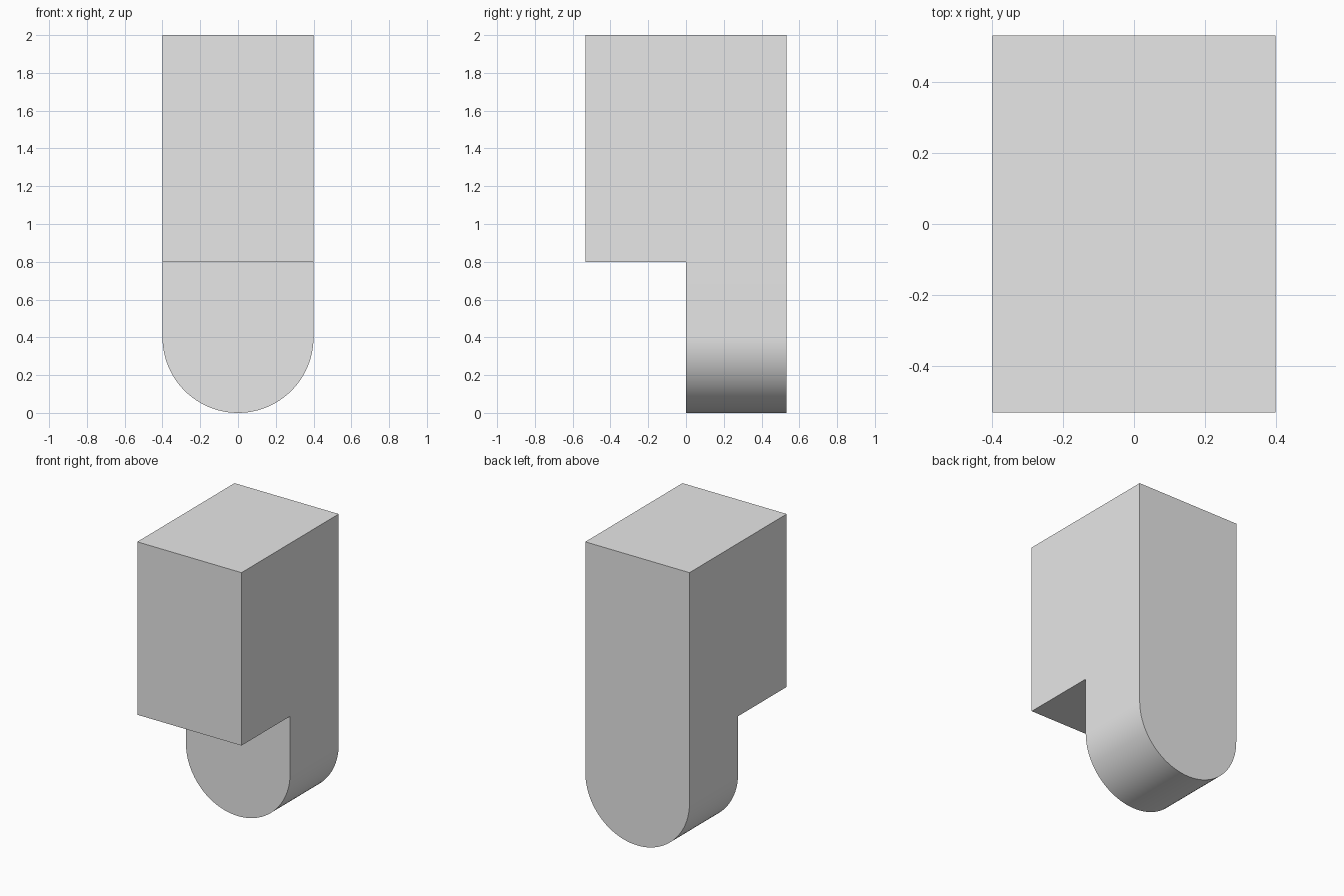
import bpy
import bmesh
from math import cos, sin, pi, radians
from mathutils import Vector

RADIUS, DEPTH = 0.4, 0.533
SHOULDER, TOP = 0.8, 2.0
SEGMENTS = 48

cube = bpy.data.objects.get("Cube")
if cube:
    bpy.data.objects.remove(cube, do_unlink=True)

grey = bpy.data.materials.new("plain grey")
grey.use_nodes = True
colour = (0.8, 0.8, 0.8, 1)
grey.diffuse_color = colour
grey.node_tree.nodes["Principled BSDF"].inputs["Base Color"].default_value = colour

bm = bmesh.new()

# Round-ended lower tongue and the rectangle above it, sharing the shoulder edge
arc = [bm.verts.new((-RADIUS * cos(pi * i / SEGMENTS), 0,
                     RADIUS - RADIUS * sin(pi * i / SEGMENTS)))
       for i in range(SEGMENTS + 1)]
shoulder = [bm.verts.new((x, 0, SHOULDER)) for x in (RADIUS, -RADIUS)]
top = [bm.verts.new((x, 0, TOP)) for x in (-RADIUS, RADIUS)]
tongue = bm.faces.new(arc + shoulder)
upper = bm.faces.new([shoulder[0], shoulder[1]] + top)


def extrude(faces, y, keep):
    """Extrude faces along y, leaving the starting faces only if asked."""
    result = bmesh.ops.extrude_face_region(bm, geom=faces, use_keep_orig=keep)
    verts = [g for g in result["geom"] if isinstance(g, bmesh.types.BMVert)]
    bmesh.ops.translate(bm, verts=verts, vec=Vector((0, y, 0)))


# Full-height back slab, then the block that overhangs at the front
extrude([tongue, upper], DEPTH, True)
extrude([upper], -DEPTH, False)
if upper.is_valid and all(abs(v.co.y) < 1e-5 for v in upper.verts):
    bm.faces.remove(upper)
bmesh.ops.recalc_face_normals(bm, faces=bm.faces)

mesh = bpy.data.meshes.new("round_ended_block")
bm.to_mesh(mesh)
bm.free()
mesh.materials.append(grey)
block = bpy.data.objects.new("round_ended_block", mesh)
bpy.context.collection.objects.link(block)

# Smooth the curved end only
bpy.ops.object.select_all(action="DESELECT")
block.select_set(True)
bpy.context.view_layer.objects.active = block
bpy.ops.object.shade_smooth_by_angle(angle=radians(30))
